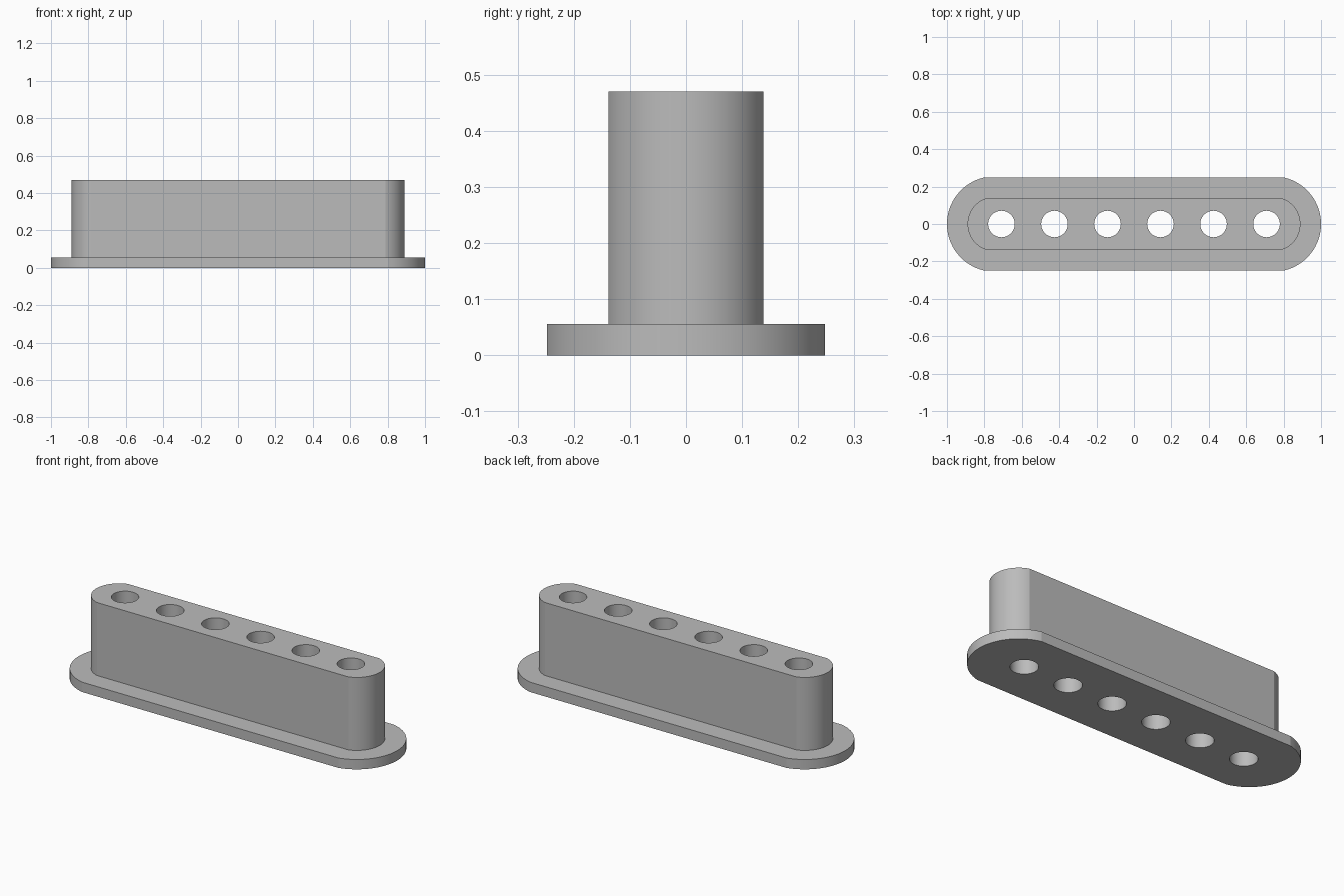
import bpy, bmesh
from math import asin, cos, sin, pi, radians

cube = bpy.data.objects.get("Cube")
if cube:
    bpy.data.objects.remove(cube, do_unlink=True)

grey = bpy.data.materials.new("plain grey")
grey.use_nodes = True
COLOUR = (0.5, 0.5, 0.5, 1)
grey.diffuse_color = COLOUR
grey.node_tree.nodes["Principled BSDF"].inputs["Base Color"].default_value = COLOUR

ARC_X = 0.745      # centre of the rounded ends
HOLE_PITCH = 0.2835


def prism(name, outline, z0, z1):
    """Extrude a closed outline from z0 to z1."""
    bm = bmesh.new()
    face = bm.faces.new([bm.verts.new((x, y, z0)) for x, y in outline])
    top = bmesh.ops.extrude_face_region(bm, geom=[face])["geom"]
    bmesh.ops.translate(bm, vec=(0, 0, z1 - z0),
                        verts=[v for v in top if isinstance(v, bmesh.types.BMVert)])
    bmesh.ops.recalc_face_normals(bm, faces=bm.faces)
    mesh = bpy.data.meshes.new(name)
    bm.to_mesh(mesh)
    bm.free()
    mesh.materials.append(grey)
    obj = bpy.data.objects.new(name, mesh)
    bpy.context.collection.objects.link(obj)
    return obj


def slot(radius, half_width, steps=32):
    """Long outline whose end arcs are trimmed by the straight sides."""
    limit = asin(half_width / radius)
    angles = [-limit + 2 * limit * i / steps for i in range(steps + 1)]
    right = [(ARC_X + radius * cos(a), radius * sin(a)) for a in angles]
    return right + [(-x, -y) for x, y in right]


def circle(cx, radius, steps=48):
    return [(cx + radius * cos(2 * pi * i / steps), radius * sin(2 * pi * i / steps))
            for i in range(steps)]


def combine(target, other, operation):
    """Apply a boolean and discard the second solid."""
    mod = target.modifiers.new(operation.lower(), "BOOLEAN")
    mod.operation, mod.solver, mod.object = operation, "EXACT", other
    bpy.context.view_layer.objects.active = target
    bpy.ops.object.modifier_apply(modifier=mod.name)
    bpy.data.objects.remove(other, do_unlink=True)


# Flange and raised block joined as one solid
block = prism("flanged_block", slot(0.255, 0.248), 0, 0.056)
combine(block, prism("raised_block", slot(0.145, 0.138), 0.02, 0.47), "UNION")

# Row of six through holes
for i in range(6):
    cutter = prism("hole_cutter", circle((i - 2.5) * HOLE_PITCH, 0.071), -0.1, 0.6)
    cutter.hide_render = True
    combine(block, cutter, "DIFFERENCE")

# Smooth the curved walls, keep the rims crisp
bpy.ops.object.select_all(action="DESELECT")
block.select_set(True)
bpy.context.view_layer.objects.active = block
bpy.ops.object.shade_smooth_by_angle(angle=radians(12))
